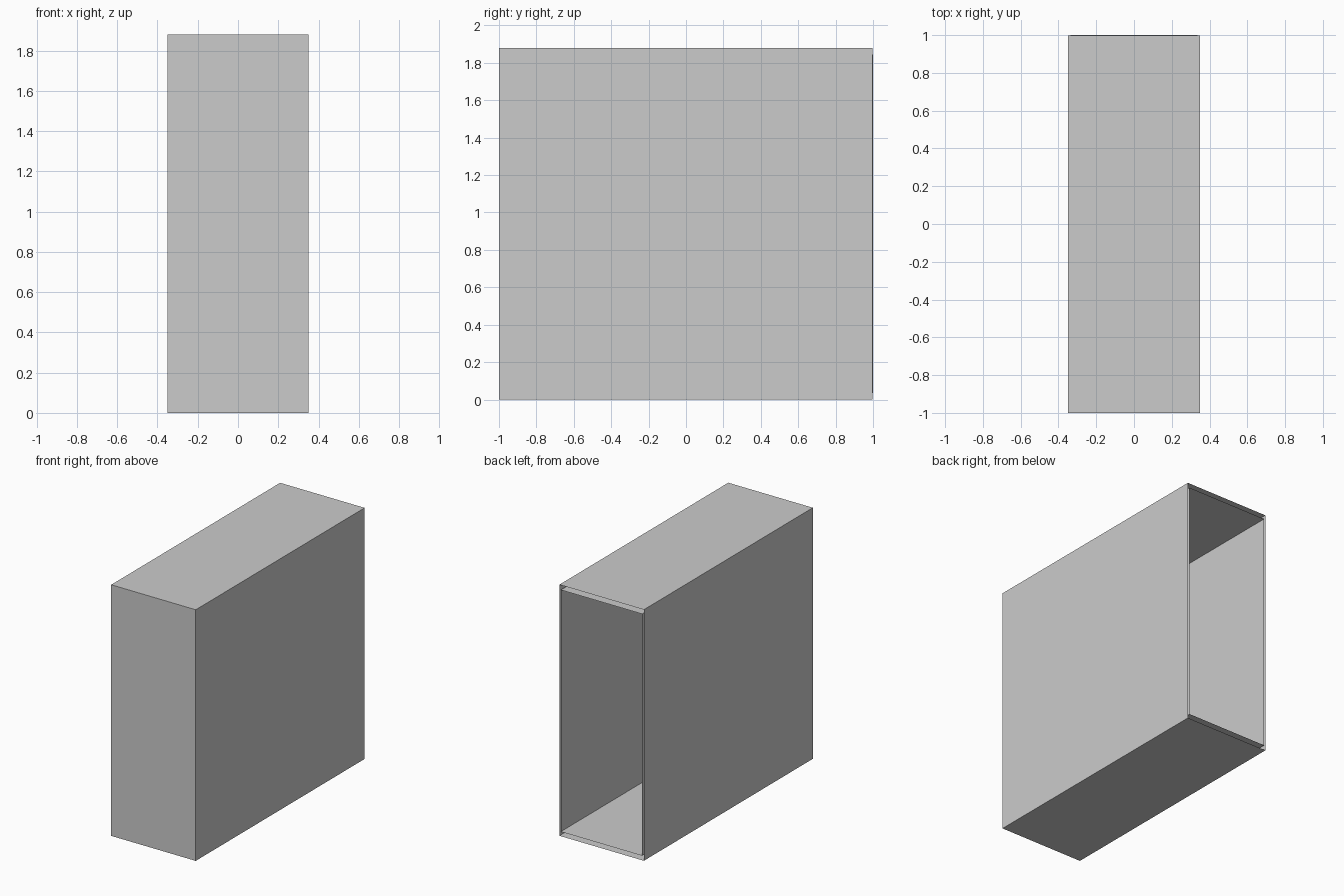
import bpy, bmesh
from mathutils import Vector

if "Cube" in bpy.data.objects:
    bpy.data.objects.remove(bpy.data.objects["Cube"])


def open_box(name, half_x, y0, y1, z0, z1):
    """Single-sheet box with its back (+y) face left open."""
    bm = bmesh.new()
    bmesh.ops.create_cube(bm, size=1)
    bm.normal_update()
    back = [f for f in bm.faces if f.normal.y > 0.9]
    bmesh.ops.delete(bm, geom=back, context='FACES_ONLY')
    bmesh.ops.scale(bm, vec=Vector((2 * half_x, y1 - y0, z1 - z0)), verts=bm.verts)
    bmesh.ops.translate(bm, vec=Vector((0, (y0 + y1) / 2, (z0 + z1) / 2)), verts=bm.verts)
    mesh = bpy.data.meshes.new(name)
    bm.to_mesh(mesh)
    bm.free()
    obj = bpy.data.objects.new(name, mesh)
    bpy.context.collection.objects.link(obj)
    return obj


# Outer sleeve, open at the back
open_box("outer_shell", 0.35, -1.0, 0.998, 0.0, 1.88)

# Slightly smaller lining nested inside, flush with the opening
inner = open_box("inner_lining", 0.337, -0.926, 1.0, 0.035, 1.845)
inner.data.flip_normals()
